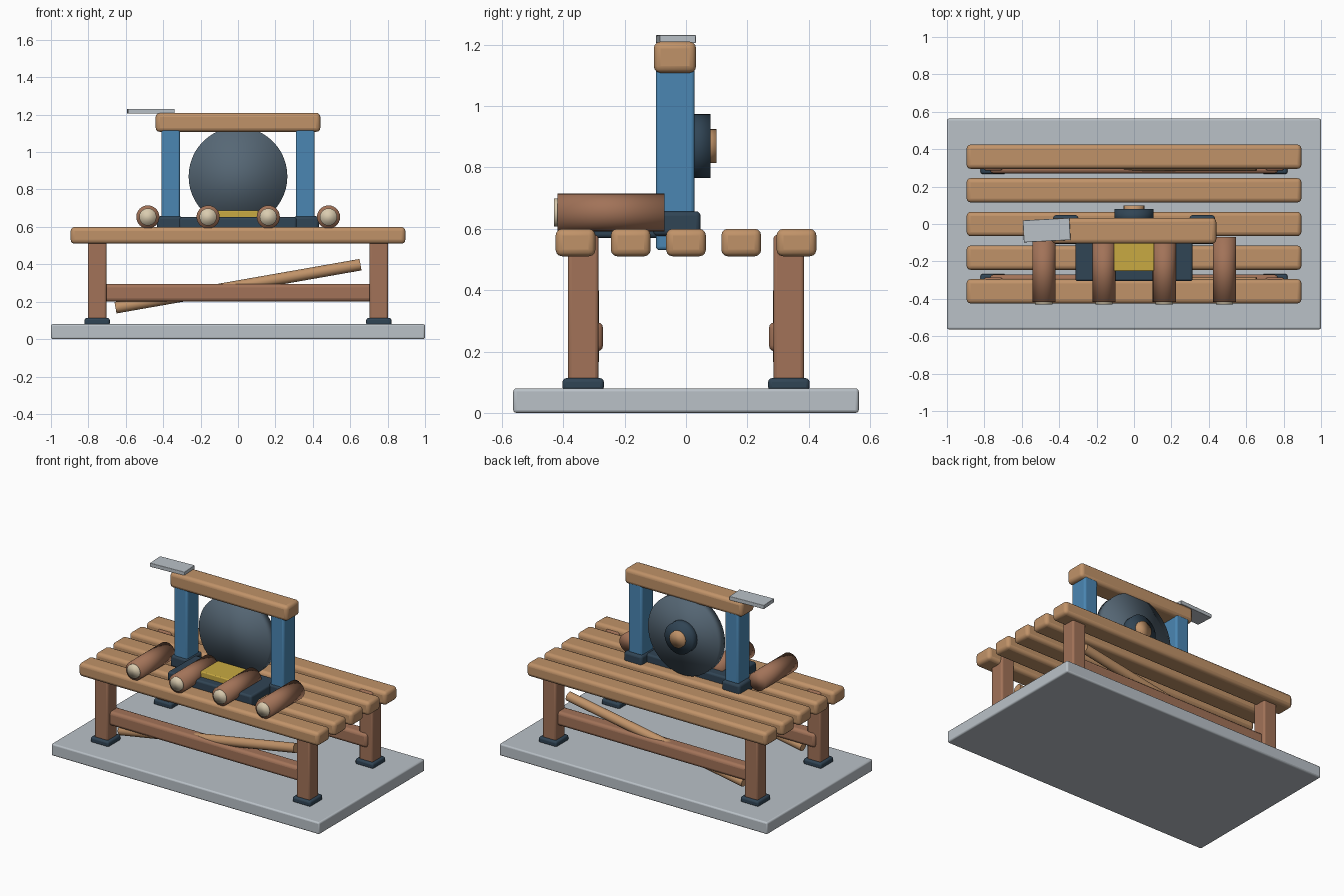
import bpy
from math import radians, atan2, hypot
from mathutils import Matrix

cube = bpy.data.objects.get("Cube")
if cube:
    bpy.data.objects.remove(cube, do_unlink=True)


def material(name, rgb):
    m = bpy.data.materials.new(name)
    m.use_nodes = True
    colour = (*rgb, 1)
    m.diffuse_color = colour
    bsdf = next(n for n in m.node_tree.nodes if n.type == 'BSDF_PRINCIPLED')
    bsdf.inputs["Base Color"].default_value = colour
    return m


tan = material("tan wood", (0.53, 0.29, 0.14))
brown = material("brown wood", (0.36, 0.17, 0.098))
blue = material("blue paint", (0.069, 0.24, 0.45))
navy = material("dark iron", (0.03, 0.058, 0.089))
steel = material("grey steel", (0.093, 0.136, 0.178))
yellow = material("yellow paint", (0.58, 0.40, 0.054))
cream = material("cream cut wood", (0.70, 0.60, 0.43))
stone = material("pale grey", (0.49, 0.535, 0.575))


def finish(obj, name, mat):
    obj.name = name
    obj.data.materials.append(mat)
    return obj


def box(name, mat, centre, size, bevel=0.01, turn=0):
    """Box with softly rounded edges."""
    bpy.ops.mesh.primitive_cube_add(size=1)
    obj = bpy.context.object
    obj.data.transform(Matrix.Diagonal((*size, 1)))
    obj.location = centre
    obj.rotation_euler.z = radians(turn)
    mod = obj.modifiers.new("Rounded edges", 'BEVEL')
    mod.width = bevel
    mod.segments = 3
    bpy.ops.object.shade_smooth_by_angle(angle=radians(40))
    return finish(obj, name, mat)


def span(name, mat, x, y, z, bevel=0.01):
    """Box given by its limits on each axis."""
    axes = (x, y, z)
    return box(name, mat, [sum(a) / 2 for a in axes],
               [a[1] - a[0] for a in axes], bevel)


def drum(name, mat, x, z, radius, y0, y1, sides=32):
    """Round part lying along y, shaded softly all over."""
    bpy.ops.mesh.primitive_cylinder_add(
        vertices=sides, radius=radius, depth=y1 - y0,
        location=(x, (y0 + y1) / 2, z), rotation=(radians(90), 0, 0))
    bpy.ops.object.shade_smooth()
    return finish(bpy.context.object, name, mat)


# Ground slab and table slats
span("base_slab", stone, (-1, 1), (-0.563, 0.563), (0, 0.08))
for i in range(5):
    box(f"table_slat_{i + 1}", tan, (0, -0.36 + 0.18 * i, 0.555),
        (1.79, 0.13, 0.09), 0.022)

# Legs, feet, stretchers and slanted braces on both long sides
rise, run = 0.23, 1.31
for side, s in (("front", -1), ("back", 1)):
    for hand, h in (("right", -1), ("left", 1)):
        box(f"{side}_{hand}_leg", brown, (0.753 * h, 0.335 * s, 0.33),
            (0.1, 0.1, 0.5), 0.012)
        box(f"{side}_{hand}_foot", navy, (0.753 * h, 0.335 * s, 0.093),
            (0.135, 0.135, 0.04), 0.012)
    box(f"{side}_stretcher", brown, (0, 0.315 * s, 0.248),
        (1.54, 0.09, 0.095), 0.02)
    bpy.ops.mesh.primitive_cylinder_add(
        vertices=16, radius=0.031, depth=hypot(rise, run),
        location=(0, 0.315 * s, 0.283),
        rotation=(0, radians(90) - atan2(rise, run), 0))
    bpy.ops.object.shade_smooth_by_angle(angle=radians(40))
    finish(bpy.context.object, f"{side}_brace", tan)

# Upright frame with sockets and top beam
for hand, h in (("right", -1), ("left", 1)):
    box(f"{hand}_post", blue, (0.36 * h, -0.035, 0.83),
        (0.1, 0.126, 0.6), 0.012)
    box(f"{hand}_post_socket", navy, (0.365 * h, -0.03, 0.617),
        (0.135, 0.155, 0.08), 0.015)
span("top_beam", tan, (-0.44, 0.44), (-0.105, 0.033), (1.108, 1.21), 0.022)
box("loose_sheet", stone, (-0.467, -0.033, 1.218), (0.25, 0.118, 0.026), 0.003, 3)

# Round disc with hub and axle end
drum("disc", steel, 0, 0.87, 0.264, -0.04, 0.028, 48)
drum("disc_hub", navy, 0, 0.87, 0.104, 0.0, 0.08)
drum("axle_end", tan, 0, 0.87, 0.055, 0.05, 0.1, 24)

# Bed plate with guide block
span("bed_plate", navy, (-0.313, 0.313), (-0.305, -0.01), (0.57, 0.652), 0.012)
span("guide_block", yellow, (-0.107, 0.107), (-0.252, -0.06), (0.63, 0.688), 0.006)

# Four logs with pale cut ends
for i in range(4):
    x = -0.482 + 0.322 * i
    drum(f"log_{i + 1}", brown, x, 0.653, 0.062, -0.418, -0.07, 24)
    drum(f"log_cut_end_{i + 1}", cream, x, 0.653, 0.046, -0.43, -0.41, 24)
